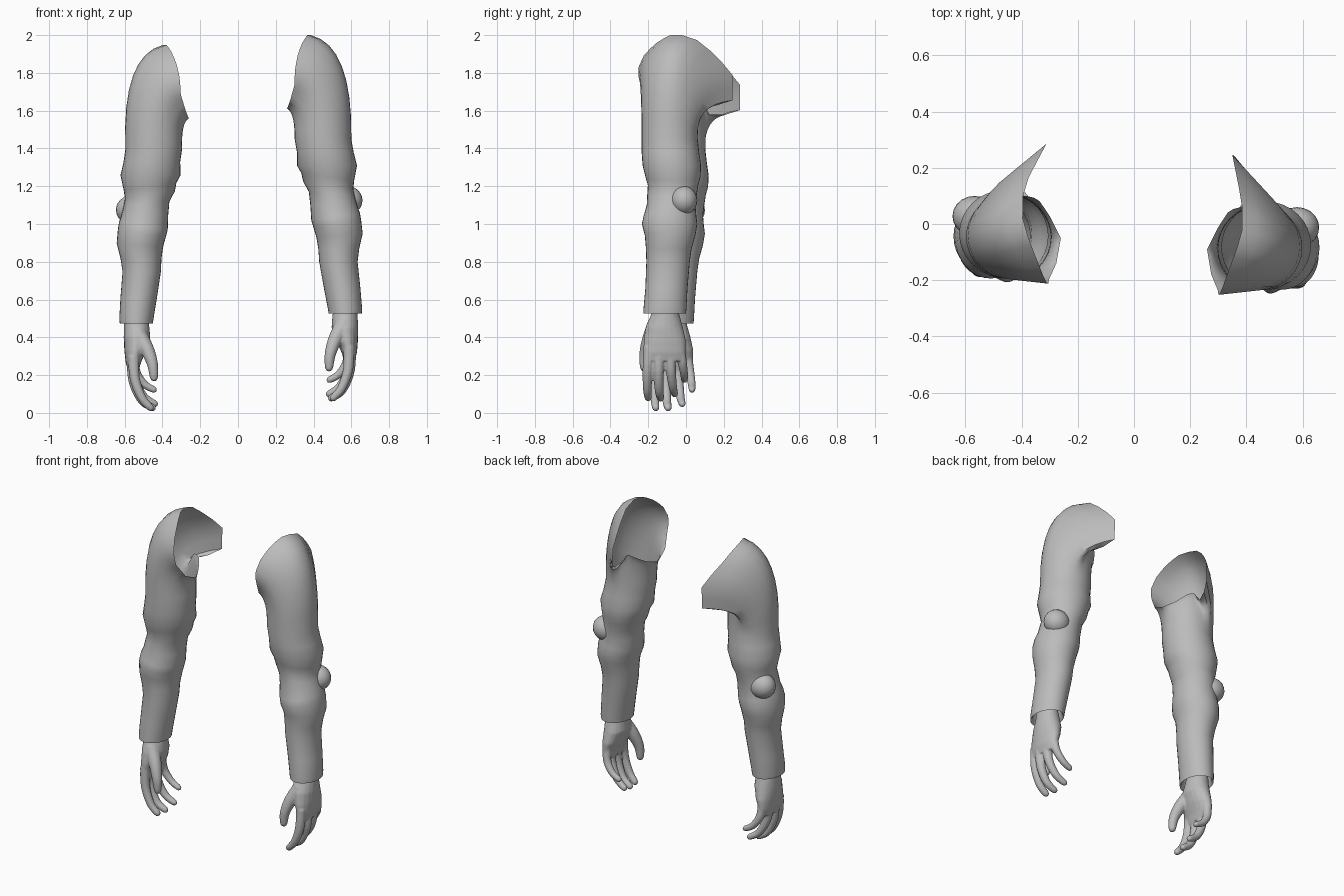
import bpy, bmesh, math
from mathutils import Vector

if "Cube" in bpy.data.objects:
    bpy.data.objects.remove(bpy.data.objects["Cube"])

N = 32
cloth = bpy.data.materials.new("plain_grey")
cloth.diffuse_color = (0.5, 0.5, 0.5, 1)
cloth.use_nodes = True
cloth.node_tree.nodes["Principled BSDF"].inputs["Base Color"].default_value = cloth.diffuse_color

# sleeve cross sections: z, x0, x1, y0, y1, tilt
SLEEVE = [
    (0.60, .495, .64, -.205, -.02, 0), (0.535, .49, .645, -.215, -.01, 0),
    (0.525, .48, .655, -.225, 0, 0), (0.55, .476, .657, -.225, .002, 0),
    (0.66, .455, .648, -.215, .008, 0), (0.80, .43, .633, -.21, .02, 0),
    (0.87, .425, .642, -.212, .03, 0), (0.94, .415, .66, -.218, .05, .01),
    (1.00, .40, .652, -.234, .06, .02), (1.04, .388, .645, -.225, .055, .02),
    (1.10, .383, .63, -.208, .05, 0), (1.16, .375, .617, -.205, .058, -.01),
    (1.205, .345, .61, -.202, .065, -.02), (1.25, .335, .615, -.215, .077, -.02),
    (1.31, .312, .63, -.23, .08, 0), (1.38, .312, .612, -.235, .07, 0),
    (1.45, .30, .60, -.235, .062, 0)]

# open shoulder edge: angle (0 outer, 90 front, 180 inner, 270 back), x, y, z
OPENING = [
    (0, .385, -.02, 2.0), (25, .365, -.09, 2.0), (50, .335, -.17, 1.95),
    (68, .315, -.225, 1.89), (82, .30, -.26, 1.81), (100, .30, -.24, 1.74), (135, .275, -.18, 1.65),
    (180, .26, -.09, 1.61), (215, .30, -.01, 1.63), (240, .34, .05, 1.67),
    (262, .38, .06, 1.68), (272, .40, .09, 1.62), (290, .355, .245, 1.64),
    (315, .35, .245, 1.79), (330, .365, .17, 1.88), (347, .385, .07, 1.97),
    (360, .385, -.02, 2.0)]

PALM = [
    (.62, .52, .63, -.17, -.05, 0), (.52, .50, .633, -.185, -.035, 0),
    (.45, .495, .637, -.215, -.015, 0), (.38, .52, .635, -.225, 0, 0),
    (.32, .548, .63, -.225, -.002, 0), (.275, .562, .618, -.215, -.012, 0)]

# path points and end radii of each digit
DIGITS = [
    ([(.587, -.195, .35), (.583, -.203, .23), (.548, -.205, .13), (.505, -.20, .08)], .031, .020),
    ([(.595, -.14, .35), (.59, -.145, .22), (.55, -.142, .12), (.495, -.135, .079)], .032, .020),
    ([(.595, -.085, .35), (.585, -.08, .23), (.54, -.07, .14), (.482, -.06, .10)], .031, .019),
    ([(.585, -.035, .36), (.577, -.02, .27), (.535, -.01, .205), (.485, -.008, .175)], .028, .018),
    ([(.56, -.16, .47), (.515, -.195, .39), (.488, -.218, .31), (.482, -.222, .24)], .046, .022)]


def place(p, side):
    """Right arm stays; left arm is mirrored and hangs slightly lower."""
    x, y, z = p
    if side > 0:
        return (x, y, z)
    x -= .03 * (1.6 - z) / 1.1 + .3 * max(0, y - .1)
    return (-x, y + .04, z - .052)


def ring(sec, n):
    z, x0, x1, y0, y1, tilt = sec
    out = []
    for i in range(n):
        a = 2 * math.pi * i / n
        c, s = math.cos(a), math.sin(a)
        out.append(Vector(((x0 + x1) / 2 + (x1 - x0) / 2 * c,
                           (y0 + y1) / 2 - (y1 - y0) / 2 * s, z + tilt * c)))
    return out


def edge_point(deg):
    for a, b in zip(OPENING, OPENING[1:]):
        if a[0] <= deg <= b[0]:
            return Vector(a[1:]).lerp(Vector(b[1:]), (deg - a[0]) / (b[0] - a[0]))


def loft(bm, rings, side, caps=False):
    rows = [[bm.verts.new(place(p, side)) for p in r] for r in rings]
    n = len(rows[0])
    faces = []
    for lo, hi in zip(rows, rows[1:]):
        for i in range(n):
            j = (i + 1) % n
            faces.append(bm.faces.new((lo[j], lo[i], hi[i], hi[j])))
    if caps:
        faces += [bm.faces.new(rows[0]), bm.faces.new(rows[-1][::-1])]
        bmesh.ops.recalc_face_normals(bm, faces=faces)
    elif side < 0:
        bmesh.ops.reverse_faces(bm, faces=faces)


def finish(bm, name, angle=50):
    me = bpy.data.meshes.new(name)
    bm.to_mesh(me)
    bm.free()
    me.materials.append(cloth)
    ob = bpy.data.objects.new(name, me)
    bpy.context.collection.objects.link(ob)
    bpy.ops.object.select_all(action='DESELECT')
    ob.select_set(True)
    bpy.context.view_layer.objects.active = ob
    bpy.ops.object.shade_smooth_by_angle(angle=math.radians(angle))
    return ob


def bezier3(a, b, c, t):
    return a * (1 - t) ** 2 + b * 2 * t * (1 - t) + c * t * t


def sleeve(side, tag):
    rings = [ring(s, N) for s in SLEEVE]
    base = rings[-1]
    ends = [edge_point(360 * i / N) for i in range(N)]
    for k in range(1, 9):
        row = []
        for i, (p, e) in enumerate(zip(base, ends)):
            out = .008 * max(0, math.cos(2 * math.pi * i / N))
            ctrl = Vector((p.x + out, p.y, p.z + (e.z - p.z) * .9))
            row.append(bezier3(p, ctrl, e, k / 8))
        rings.append(row)
    bm = bmesh.new()
    loft(bm, rings, side)
    finish(bm, tag + "_sleeve")


def digit_rings(pts, r0, r1):
    pts = [Vector(p) for p in pts]
    path = []
    # smooth path through the joints
    for k in range(len(pts) - 1):
        a, b = pts[max(k - 1, 0)], pts[k]
        c, d = pts[k + 1], pts[min(k + 2, len(pts) - 1)]
        for j in range(4):
            t = j / 4
            path.append(.5 * (2 * b + (c - a) * t + (2 * a - 5 * b + 4 * c - d) * t * t
                              + (3 * b - a - 3 * c + d) * t ** 3))
    path.append(pts[-1])
    m = len(path) - 1
    rads = [r0 + (r1 - r0) * i / m for i in range(m + 1)]
    tip = (path[-1] - path[-2]).normalized()
    for f, s in ((.6, .8), (.95, .3)):      # rounded fingertip
        path.append(pts[-1] + tip * r1 * f)
        rads.append(r1 * s)
    rows = []
    for i, (p, r) in enumerate(zip(path, rads)):
        d = (path[min(i + 1, len(path) - 1)] - path[max(i - 1, 0)]).normalized()
        u = Vector((0, 1, 0)).cross(d).normalized()
        v = d.cross(u)
        rows.append([p + r * (math.cos(a) * u + math.sin(a) * v)
                     for a in (2 * math.pi * q / 12 for q in range(12))])
    return rows


def hand(side, tag):
    bm = bmesh.new()
    loft(bm, [ring(s, 20) for s in PALM], side, True)
    for d in DIGITS:
        loft(bm, digit_rings(*d), side, True)
    ob = finish(bm, tag + "_hand", 180)
    # blend palm and digits into one skin
    rm = ob.modifiers.new("blend", 'REMESH')
    rm.mode = 'VOXEL'
    rm.voxel_size = .006
    rm.use_smooth_shade = True
    sm = ob.modifiers.new("soften", 'SMOOTH')
    sm.factor = .5
    sm.iterations = 5


def elbow(side, tag):
    bm = bmesh.new()
    bmesh.ops.create_uvsphere(bm, u_segments=20, v_segments=12, radius=1)
    c = Vector((.58, -.012, 1.125))
    for v in bm.verts:
        v.co = place((c.x + v.co.x * .079, c.y + v.co.y * .072, c.z + v.co.z * .076), side)
    bmesh.ops.recalc_face_normals(bm, faces=bm.faces)
    finish(bm, tag + "_elbow_pad")


for side, tag in ((1, "left"), (-1, "right")):
    sleeve(side, tag)
    hand(side, tag)
    elbow(side, tag)
